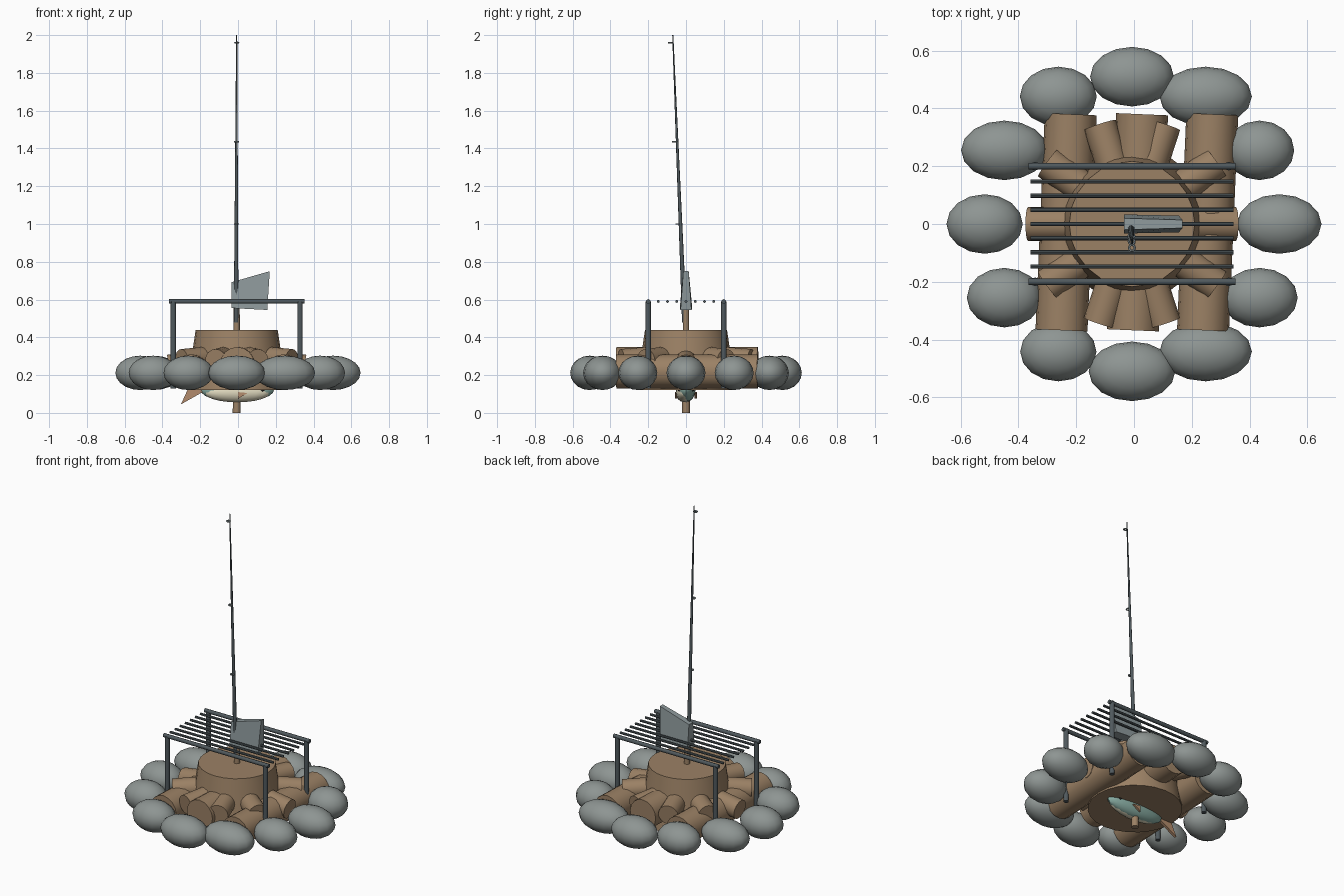
import bpy, bmesh, math
from mathutils import Vector

if "Cube" in bpy.data.objects:
    bpy.data.objects.remove(bpy.data.objects["Cube"])

CX = -0.007  # centre of the ring


def mat(name, r, g, b):
    m = bpy.data.materials.new(name)
    m.diffuse_color = (r, g, b, 1)
    m.use_nodes = True
    m.node_tree.nodes["Principled BSDF"].inputs["Base Color"].default_value = m.diffuse_color
    return m


STONE = mat("stone", 0.27, 0.30, 0.29)
BARK = mat("bark", 0.33, 0.22, 0.13)
IRON = mat("iron", 0.08, 0.10, 0.11)
STEEL = mat("steel", 0.27, 0.32, 0.33)
TEAL = mat("fish_skin", 0.25, 0.42, 0.37)
CREAM = mat("fish_belly", 0.75, 0.70, 0.52)
FIN = mat("fin", 0.45, 0.26, 0.15)
BLACK = mat("eye", 0.02, 0.02, 0.02)


def finish(o, name, m, smooth=True):
    o.name = name
    o.data.materials.append(m)
    if smooth:
        bpy.ops.object.select_all(action='DESELECT')
        o.select_set(True)
        bpy.context.view_layer.objects.active = o
        bpy.ops.object.shade_smooth_by_angle(angle=math.radians(40))
    return o


def rod(name, a, b, r1, r2, m, sides=16):
    """Tapered cylinder running from a to b."""
    a, b = Vector(a), Vector(b)
    bpy.ops.mesh.primitive_cone_add(vertices=sides, radius1=r1, radius2=r2,
                                    depth=(b - a).length, location=(a + b) / 2)
    o = bpy.context.object
    o.rotation_mode = 'QUATERNION'
    o.rotation_quaternion = (b - a).to_track_quat('Z', 'Y')
    return finish(o, name, m)


def ball(name, loc, size, m, seg=16, rings=10):
    bpy.ops.mesh.primitive_uv_sphere_add(segments=seg, ring_count=rings, radius=1, location=loc)
    o = bpy.context.object
    o.scale = size
    bpy.ops.object.transform_apply(location=False, rotation=False, scale=True)
    return finish(o, name, m)


def mesh(name, verts, faces, m):
    me = bpy.data.meshes.new(name)
    me.from_pydata(verts, [], faces)
    bm = bmesh.new()
    bm.from_mesh(me)
    bmesh.ops.recalc_face_normals(bm, faces=bm.faces)
    bm.to_mesh(me)
    bm.free()
    o = bpy.data.objects.new(name, me)
    bpy.context.collection.objects.link(o)
    return finish(o, name, m, False)


def plate(name, pts, t, m, y=0.0):
    """Flat outline in the xz plane, extruded along y."""
    n = len(pts)
    v = [(x, y - t, z) for x, z in pts] + [(x, y + t, z) for x, z in pts]
    f = [tuple(range(n)), tuple(range(n, 2 * n))]
    f += [(i, (i + 1) % n, (i + 1) % n + n, i + n) for i in range(n)]
    return mesh(name, v, f, m)


# Ring of stones, differing in width
widths = [.146, .12, .16, .145, .133, .15, .132, .13, .132, .15, .16, .132]
for i, w in enumerate(widths):
    a = math.radians(30 * i)
    ball(f"stone_{i + 1}", (CX + .51 * math.cos(a), .51 * math.sin(a), .212), (w, .103, .091), STONE)

# Three long logs
for n, x, z in (("left", -.235, .22), ("middle", .012, .259), ("right", .255, .22)):
    rod(f"{n}_log", (x - .016, -.368, z), (x + .016, .38, z), .09, .09, BARK)

# Fan of short logs under the stump
for i in range(10):
    a = math.radians(36 * i)
    c, s = math.cos(a), math.sin(a)
    if i % 5 == 0:
        zo, zi = .25, .29
    else:
        zo, zi = .28, .30
    rod(f"short_log_{i + 1}", (CX + .36 * c, .36 * s, zo), (CX + .1 * c, .1 * s, zi), .058, .058, BARK)

# Stump
rod("stump", (CX, 0, .12), (CX, 0, .44), .265, .217, BARK, 24)

# Grill rack
for sx in (-.335, .335):
    for y in (-.2, .2):
        rod("grill_post", (CX + sx, y, .13), (CX + sx, y, .59), .015, .015, IRON, 10)
for y in (-.2, .2):
    rod("grill_rail", (CX - .358, y, .59), (CX + .358, y, .59), .012, .012, IRON, 10)
for i in range(-3, 4):
    rod("grill_bar", (CX - .352, i * .049, .59), (CX + .352, i * .049, .59), .0075, .0075, IRON, 8)

# Axe: handle through the stump and wedge head
rod("axe_handle", (CX, 0, 0), (CX, 0, .66), .021, .015, BARK, 12)
side = [(-.034, .555, .033), (.155, .545, .029), (.168, .75, .014), (-.034, .692, .02)]
verts = [(x, s * w, z) for s in (-1, 1) for x, z, w in side]
mesh("axe_head", verts, [(0, 1, 2, 3), (4, 5, 6, 7)] +
     [(i, (i + 1) % 4, (i + 1) % 4 + 4, i + 4) for i in range(4)], STEEL)

# Fishing rod with line guides
base, tip = Vector((CX - .003, -.008, .48)), Vector((CX, -.07, 2.0))
rod("fishing_rod", base, tip, .013, .003, IRON, 10)
for z in (1.0, 1.435, 1.96):
    p = base.lerp(tip, (z - .48) / 1.52)
    bpy.ops.mesh.primitive_torus_add(major_radius=.01, minor_radius=.004, major_segments=12,
                                     minor_segments=6, location=(p.x, p.y - .014, z))
    finish(bpy.context.object, "rod_guide", STEEL)

# Fish hanging under the stump
ball("fish_body", (CX + .003, 0, .122), (.195, .05, .064), TEAL, 20, 12)
ball("fish_belly", (CX + .003, -.008, .108), (.175, .046, .052), CREAM, 20, 12)
plate("fish_tail", [(-.17, .12), (-.302, .045), (-.268, .12), (-.3, .19)], .008, FIN)
for s in (-1, 1):
    ball("fish_eye", (.13, s * .036, .125), (.011, .008, .011), BLACK, 10, 6)
    plate("fish_fin", [(.05, .105), (.0, .075), (.0, .11)], .006, FIN, s * .052)
